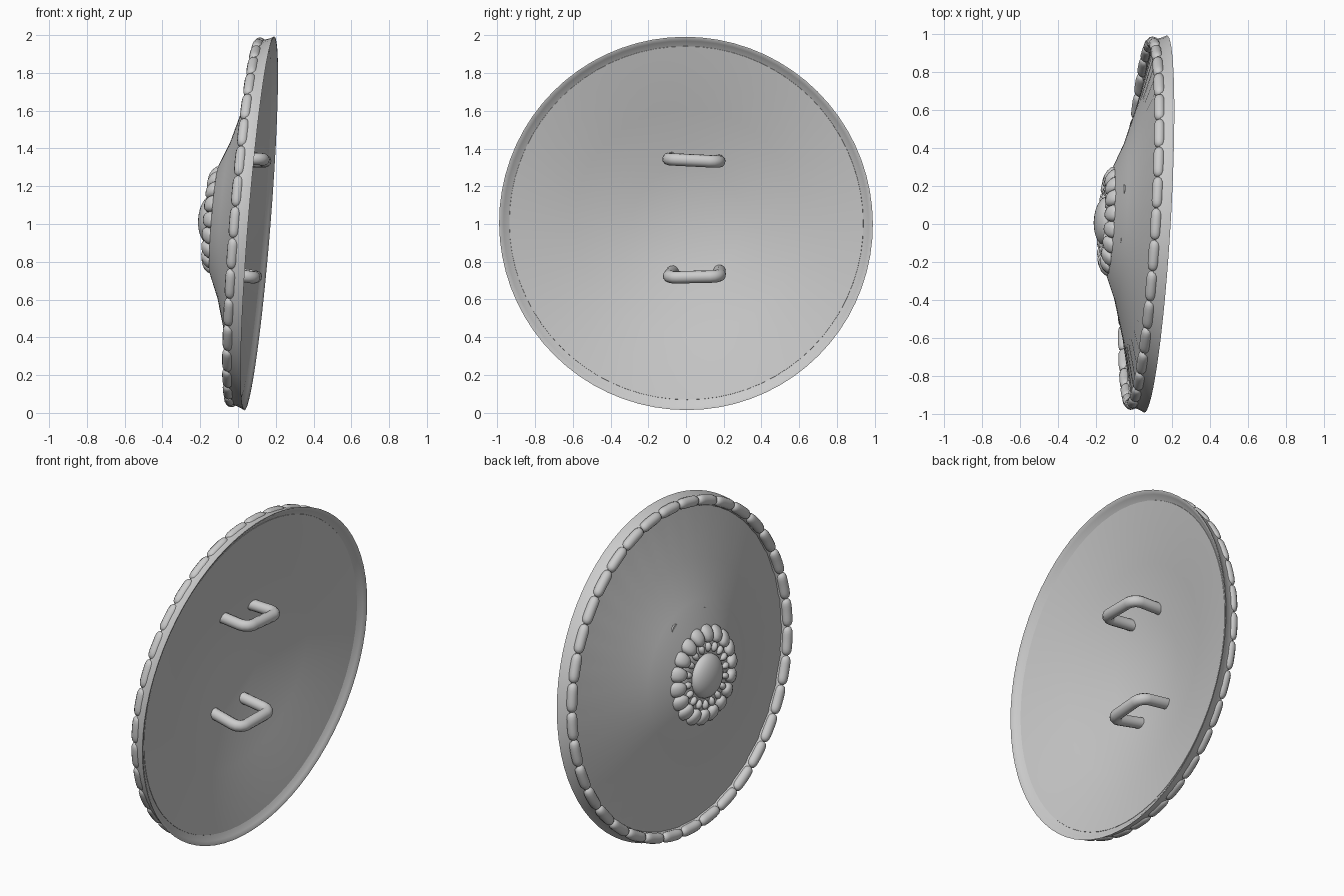
import bpy, bmesh
from math import pi, cos, sin, hypot
from mathutils import Matrix, Vector

if "Cube" in bpy.data.objects:
    bpy.data.objects.remove(bpy.data.objects["Cube"])

# Shield frame: local z is the face direction (towards -x), local y is up
face = Vector((-1, 0.06, 0.08)).normalized()
up = (Vector((0, 0, 1)) - face * face.z).normalized()
side = up.cross(face)
FRAME = Matrix((side, up, face)).transposed().to_4x4()
FRAME.translation = (0.113, 0, 1.003)
RIM_COUNT = 36


def finish(name, bm, angle=50):
    bmesh.ops.recalc_face_normals(bm, faces=bm.faces[:])
    mesh = bpy.data.meshes.new(name)
    bm.to_mesh(mesh)
    bm.free()
    ob = bpy.data.objects.new(name, mesh)
    bpy.context.collection.objects.link(ob)
    ob.matrix_world = FRAME
    bpy.context.view_layer.objects.active = ob
    bpy.ops.object.select_all(action='DESELECT')
    ob.select_set(True)
    bpy.ops.object.shade_smooth_by_angle(angle=angle * pi / 180)
    return ob


def lathe(name, profile, n, angle=50, closed=False):
    """Turn (radius, height, tooth) points; tooth alternates the radius."""
    bm = bmesh.new()
    rings = []
    for r, h, tooth in profile:
        if r == 0:
            rings.append([bm.verts.new((0, 0, h))] * n)
            continue
        ring = []
        for i in range(n):
            a = 2 * pi * i / n
            q = r + (tooth if i % 2 else -tooth)
            ring.append(bm.verts.new((q * cos(a), q * sin(a), h)))
        rings.append(ring)
    pairs = list(zip(rings, rings[1:]))
    if closed:
        pairs.append((rings[-1], rings[0]))
    for lo, hi in pairs:
        for i in range(n):
            j = (i + 1) % n
            bm.faces.new(list(dict.fromkeys((lo[i], lo[j], hi[j], hi[i]))))
    return finish(name, bm, angle)


def bead_ring(name, count, r, h, tangent, radial, height, power, slope=0.0):
    """Ring of rounded beads bent around the shield axis."""
    bm = bmesh.new()
    for i in range(count):
        a = 2 * pi * i / count
        for v in bmesh.ops.create_uvsphere(bm, u_segments=12, v_segments=12,
                                           radius=1)['verts']:
            x, y, t = v.co
            rho = hypot(x, y)
            k = max(0, 1 - abs(t) ** power) ** 0.5 / rho if rho > 1e-4 else 0
            q = r + x * k * radial
            b = a + t * tangent / r
            v.co = (q * cos(b), q * sin(b), h + y * k * height - slope * (q - r))
    return finish(name, bm, 60)


# Hollow conical plate with its toothed outer edge
lathe("shield_plate", [
    (0, 0.215, 0), (0.29, 0.195, 0), (0.6, 0.105, 0), (0.94, 0.03, 0),
    (0.95, 0.05, 0), (0.905, 0.058, 0.022), (0.64, 0.122, 0),
    (0.42, 0.185, 0), (0.29, 0.238, 0), (0.2, 0.248, 0), (0, 0.25, 0)],
    RIM_COUNT * 2, 35)

# Flared rim band
lathe("rim_band", [
    (0.993, 0, 0), (0.982, 0.02, 0), (0.973, 0.045, 0), (0.968, 0.07, 0),
    (0.94, 0.078, 0), (0.92, 0.06, 0), (0.92, 0.04, 0), (0.945, 0.03, 0),
    (0.97, 0.012, 0), (0.985, 0.001, 0)], RIM_COUNT * 2, 50, True)

# Beaded edging along the rim
bead_ring("rim_beads", RIM_COUNT, 0.951, 0.073, 0.084, 0.031, 0.03, 6)

# Central ornament: two bead rings around a domed boss
bead_ring("outer_boss_beads", 18, 0.24, 0.248, 0.043, 0.05, 0.036, 2.6, 0.35)
bead_ring("inner_boss_beads", 18, 0.165, 0.262, 0.019, 0.028, 0.022, 2)
lathe("boss_dome", [(0.21, 0.245, 0), (0.19, 0.258, 0), (0.14, 0.262, 0)] +
      [(0.128 * cos(k * pi / 16), 0.262 + 0.063 * sin(k * pi / 16), 0)
       for k in range(8)] + [(0, 0.325, 0)], 40, 60)


# Bent grip bars on the hollow side
def handle(name, bar_y, root_y, tilt):
    half, bend, cx = 0.135, 0.05, -0.04
    corner = [(half - bend + bend * cos(k * pi / 8),
               bend - bend * sin(k * pi / 8)) for k in range(5)]
    right = [(half - 0.01, 0.2)] + corner
    path = right + [(-x, h) for x, h in reversed(right)]
    curve = bpy.data.curves.new(name, 'CURVE')
    curve.dimensions = '3D'
    curve.bevel_depth = 0.033
    curve.bevel_resolution = 4
    curve.use_fill_caps = True
    line = curve.splines.new('POLY')
    line.points.add(len(path) - 1)
    for p, (x, h) in zip(line.points, path):
        y = bar_y + (root_y - bar_y) * h / 0.2 + tilt * x
        p.co = (x + cx, y, h + 0.003, 1)
    ob = bpy.data.objects.new(name, curve)
    bpy.context.collection.objects.link(ob)
    ob.matrix_world = FRAME


handle("upper_handle", 0.335, 0.325, 0.05)
handle("lower_handle", -0.285, -0.27, -0.02)
